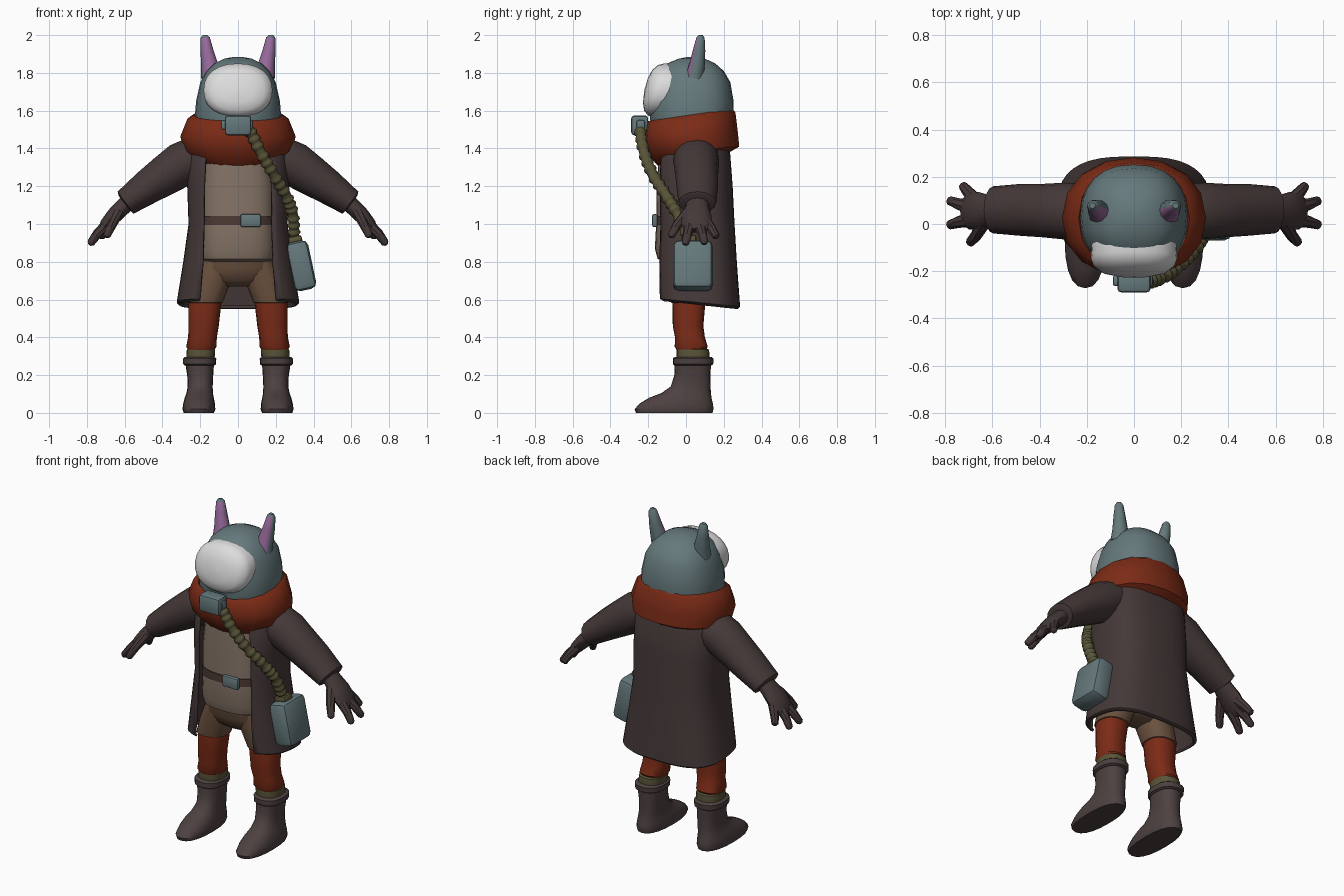
import bpy, bmesh, math
from mathutils import Vector, Matrix

default = bpy.data.objects.get("Cube")
if default:
    bpy.data.objects.remove(default, do_unlink=True)


def material(name, r, g, b):
    m = bpy.data.materials.new(name)
    m.use_nodes = True
    m.diffuse_color = (r, g, b, 1)
    bsdf = next(n for n in m.node_tree.nodes if n.type == 'BSDF_PRINCIPLED')
    bsdf.inputs["Base Color"].default_value = (r, g, b, 1)
    bsdf.inputs["Roughness"].default_value = .8
    return m


SLATE = material("slate blue", .13, .19, .2)
RED = material("rust red", .2, .024, .008)
COAT = material("dark plum coat", .06, .04, .04)
BOOT = material("boot brown", .075, .052, .052)
SHIRT = material("beige cloth", .23, .17, .13)
SHORTS = material("brown cloth", .15, .085, .05)
BELT = material("belt brown", .075, .042, .035)
OLIVE = material("olive rubber", .1, .09, .04)
WHITE = material("white visor", .72, .72, .72)
PINK = material("mauve ear", .3, .14, .32)
made = []


def finish(name, bm, *mats):
    mesh = bpy.data.meshes.new(name)
    bm.to_mesh(mesh)
    bm.free()
    for m in mats:
        mesh.materials.append(m)
    ob = bpy.data.objects.new(name, mesh)
    bpy.context.collection.objects.link(ob)
    made.append(ob)
    return ob


def loft(name, rings, mat, closed=True):
    """Skin a list of equal-length point rings, capping both ends if closed."""
    bm = bmesh.new()
    rows = [[bm.verts.new(p) for p in ring] for ring in rings]
    n = len(rows[0])
    for a, b in zip(rows, rows[1:]):
        for i in range(n if closed else n - 1):
            j = (i + 1) % n
            bm.faces.new((a[i], a[j], b[j], b[i]))
    if closed:
        bm.faces.new(rows[0])
        bm.faces.new(rows[-1])
    bmesh.ops.recalc_face_normals(bm, faces=bm.faces)
    return finish(name, bm, mat)


def spow(v, e):
    return math.copysign(abs(v) ** e, v)


def oval(t, cx, w, front, back, zf, zb, e):
    """Point on a tilted superellipse; t = 0 is the front."""
    s, c = spow(math.sin(t), e), spow(math.cos(t), e)
    return (cx + w * s, (front + back) / 2 - (back - front) / 2 * c,
            (zf + zb) / 2 + (zf - zb) / 2 * c)


def stack(name, rows, mat, n=20, e=.85, side=1):
    """Loft level rings given as (z, centre x, half width, front y, back y)."""
    return loft(name, [[oval(math.tau * i / n, side * cx, w, f, b, z, z, e) for i in range(n)]
                       for z, cx, w, f, b in rows], mat)


def tube(name, points, radii, mat, n=12, side=1):
    """Loft elliptical rings along a path; radii are (in plane, along y)."""
    pts = [Vector(p) for p in points]
    rings = []
    for k, (p, (ru, rv)) in enumerate(zip(pts, radii)):
        d = (pts[min(k + 1, len(pts) - 1)] - pts[max(k - 1, 0)]).normalized()
        v = Vector((0, 1, 0))
        v = (v - d * v.dot(d)).normalized()
        u = v.cross(d)
        ring = [p + u * ru * math.cos(math.tau * i / n) + v * rv * math.sin(math.tau * i / n)
                for i in range(n)]
        rings.append([(q.x * side, q.y, q.z) for q in ring])
    return loft(name, rings, mat)


def box(name, centre, size, mat, bevel, tilt=0):
    bm = bmesh.new()
    bmesh.ops.create_cube(bm, size=1, matrix=Matrix.Diagonal((*size, 1)))
    bmesh.ops.bevel(bm, geom=bm.edges[:], offset=bevel, segments=2, profile=.5, affect='EDGES')
    bm.transform(Matrix.Translation(centre) @ Matrix.Rotation(tilt, 4, 'Y'))
    return finish(name, bm, mat)


# Helmet
stack("helmet", [(1.4, 0, .2, -.15, .22), (1.55, 0, .23, -.19, .25), (1.65, 0, .222, -.19, .252),
                 (1.75, 0, .2, -.165, .235), (1.81, 0, .168, -.14, .2), (1.85, 0, .125, -.1, .155),
                 (1.875, 0, .075, -.04, .1), (1.885, 0, .02, .01, .05)], SLATE, 24)

# Visor: shallow dome facing forward, leaning with the bottom out
visor = []
for y, s in [(-.09, .98), (-.145, 1), (-.175, .94), (-.2, .76), (-.215, .45), (-.22, .06)]:
    ring = []
    for i in range(24):
        t = math.tau * i / 24
        dz = .142 * s * spow(math.sin(t), .9)
        ring.append((.183 * s * spow(math.cos(t), .9), y + .2 * dz, 1.708 + dz))
    visor.append(ring)
loft("visor", visor, WHITE)

# Scarf: thick collar, higher at the back
scarf = [(.2, -.17, .21, 1.5, 1.56), (.235, -.2, .245, 1.545, 1.61), (.268, -.215, .262, 1.525, 1.59),
         (.305, -.225, .275, 1.45, 1.48), (.288, -.205, .282, 1.37, 1.41),
         (.22, -.15, .24, 1.31, 1.385), (.16, -.1, .17, 1.35, 1.42)]
loft("scarf", [[oval(math.tau * i / 16, 0, *row, .9) for i in range(16)] for row in scarf], RED)

# Torso, belt and shorts
stack("shirt", [(.8, 0, .17, -.12, .13), (.815, 0, .19, -.15, .15), (.87, 0, .2, -.165, .16),
                (1, 0, .195, -.158, .16), (1.2, 0, .195, -.155, .16), (1.42, 0, .17, -.14, .15)],
      SHIRT, 24, .75)
stack("belt", [(.995, 0, .199, -.164, .165), (1.042, 0, .199, -.164, .165)], BELT, 24, .75)
box("belt_buckle", (.067, -.165, 1.018), (.11, .03, .07), SLATE, .012)
stack("shorts_hips", [(.86, 0, .185, -.13, .14), (.76, 0, .195, -.12, .14),
                      (.7, 0, .17, -.09, .12), (.67, 0, .09, -.05, .08)], SHORTS)

# Hanging coat: open sheet wrapped round the back
coat_rows = [(.2, -.12, .19, 1.46, 1.48, .15), (.255, -.15, .225, 1.38, 1.4, .168),
             (.262, -.16, .24, 1.2, 1.2, .178), (.255, -.16, .25, 1, 1, .18),
             (.283, -.16, .262, .8, .8, .185), (.318, -.155, .28, .61, .565, .2),
             (.305, -.14, .268, .6, .555, .2)]
coat = []
for w, f, b, zf, zb, gap in coat_rows:
    start = math.asin((gap / w) ** (1 / .7))
    step = (math.tau - 2 * start) / 32
    coat.append([oval(start + step * i, 0, w, f, b, zf, zb, .7) for i in range(33)])
coat_ob = loft("coat", coat, COAT, closed=False)
thick = coat_ob.modifiers.new("thickness", 'SOLIDIFY')
thick.thickness = .014
thick.offset = 0

for side, label in ((1, "left_"), (-1, "right_")):
    # Ears with a mauve inner face
    ear = tube(label + "ear", [(.14, .045, 1.78), (.152, .06, 1.85), (.165, .07, 1.92),
                               (.174, .077, 1.985), (.176, .078, 2)],
               [(.056, .05), (.044, .042), (.034, .034), (.025, .023), (.013, .012)], SLATE, 10, side)
    ear.data.materials.append(PINK)
    for face in ear.data.polygons:
        if face.normal.y < -.25 and face.normal.x * side < .65 and face.center.z < 1.98:
            face.material_index = 1

    # Sleeve
    tube(label + "sleeve", [(.1, .05, 1.385), (.2, .052, 1.365), (.3, .055, 1.315), (.39, .057, 1.255),
                            (.48, .06, 1.195), (.595, .06, 1.113), (.6, .06, 1.109)],
         [(.08, .1), (.11, .12), (.118, .12), (.106, .113), (.092, .11), (.072, .1), (.05, .08)],
         COAT, 16, side)

    # Glove: palm and four digits
    tube(label + "palm", [(.56, .06, 1.135), (.61, .06, 1.09), (.655, .055, 1.045),
                          (.7, .055, .995), (.722, .055, .965)],
         [(.045, .06), (.044, .062), (.042, .08), (.034, .078), (.018, .055)], COAT, 12, side)
    digits = {"thumb": ((.635, .01, 1.06), (.67, -.05, .99), (.698, -.083, .93)),
              "index_finger": ((.69, .02, 1.0), (.745, .008, .945), (.786, -.005, .89)),
              "middle_finger": ((.69, .07, 1.0), (.745, .085, .95), (.785, .1, .893)),
              "outer_finger": ((.67, .1, 1.02), (.705, .138, .97), (.727, .165, .925))}
    for finger, (a, b, c) in digits.items():
        a, b, c = Vector(a), Vector(b), Vector(c)
        tube(label + finger, [a, b, b.lerp(c, .85), c],
             [(.03, .032), (.024, .025), (.02, .02), (.009, .009)], COAT, 8, side)

    # Shorts leg, trouser leg and sock
    stack(label + "shorts_leg", [(.8, .1, .09, -.1, .12), (.7, .135, .1, -.095, .12),
                                 (.585, .175, .094, -.08, .108), (.58, .175, .08, -.07, .1)],
          SHORTS, 16, side=side)
    stack(label + "trouser_leg", [(.65, .165, .08, -.07, .1), (.59, .175, .088, -.072, .103),
                                  (.46, .182, .08, -.07, .092), (.4, .188, .076, -.058, .1),
                                  (.35, .194, .08, -.06, .115), (.325, .196, .065, -.045, .1)],
          RED, 16, side=side)
    stack(label + "sock", [(.26, .198, .07, -.045, .12), (.3, .198, .075, -.05, .125),
                           (.335, .196, .075, -.05, .122), (.342, .196, .06, -.035, .105)],
          OLIVE, 16, side=side)

    # Boot with a turned cuff
    stack(label + "boot", [(0, .207, .08, -.265, .14), (.02, .207, .087, -.272, .146),
                           (.05, .206, .084, -.245, .142), (.08, .205, .077, -.195, .135),
                           (.105, .203, .07, -.13, .132), (.14, .2, .066, -.08, .13),
                           (.2, .2, .069, -.062, .13), (.262, .203, .076, -.06, .132)],
          BOOT, 20, side=side)
    stack(label + "boot_cuff", [(.25, .203, .076, -.06, .132), (.258, .203, .087, -.07, .144),
                                (.288, .203, .088, -.07, .146), (.296, .203, .078, -.06, .135)],
          BOOT, 20, side=side)

# Breathing box with side knobs
box("breather_box", (0, -.245, 1.522), (.14, .09, .105), SLATE, .016)
box("breather_knobs", (-.005, -.24, 1.525), (.17, .045, .05), SLATE, .01)

# Ribbed hose, sampled along a smooth path
path = [Vector(p) for p in [(.02, -.27, 1.55), (.06, -.245, 1.5), (.12, -.222, 1.38), (.19, -.175, 1.26),
                            (.255, -.105, 1.15), (.29, -.045, 1.05), (.297, .01, .93), (.3, .03, .85)]]
hose, widths = [], []
for k in range(1, len(path) - 2):
    p0, p1, p2, p3 = path[k - 1:k + 3]
    for i in range(14):
        t = i / 14
        hose.append(p1 + (p2 - p0) * (t / 2) + (p0 * 2 - p1 * 5 + p2 * 4 - p3) * (t * t / 2)
                    + (p1 * 3 - p0 - p2 * 3 + p3) * (t ** 3 / 2))
        widths.append((.034, .034) if i // 2 % 2 else (.027, .027))
tube("hose", hose, widths, OLIVE, 10)

# Hip tank with a collar for the hose
lean = -math.radians(12)
box("hip_tank", (.333, .036, .779), (.122, .212, .262), SLATE, .032, lean)
box("tank_collar", (.302, .015, .916), (.075, .08, .04), OLIVE, .012, lean)

# Smooth shading with crisp edges
bpy.ops.object.select_all(action='DESELECT')
for ob in made:
    ob.select_set(True)
bpy.context.view_layer.objects.active = made[0]
bpy.ops.object.shade_smooth_by_angle(angle=math.radians(42))
